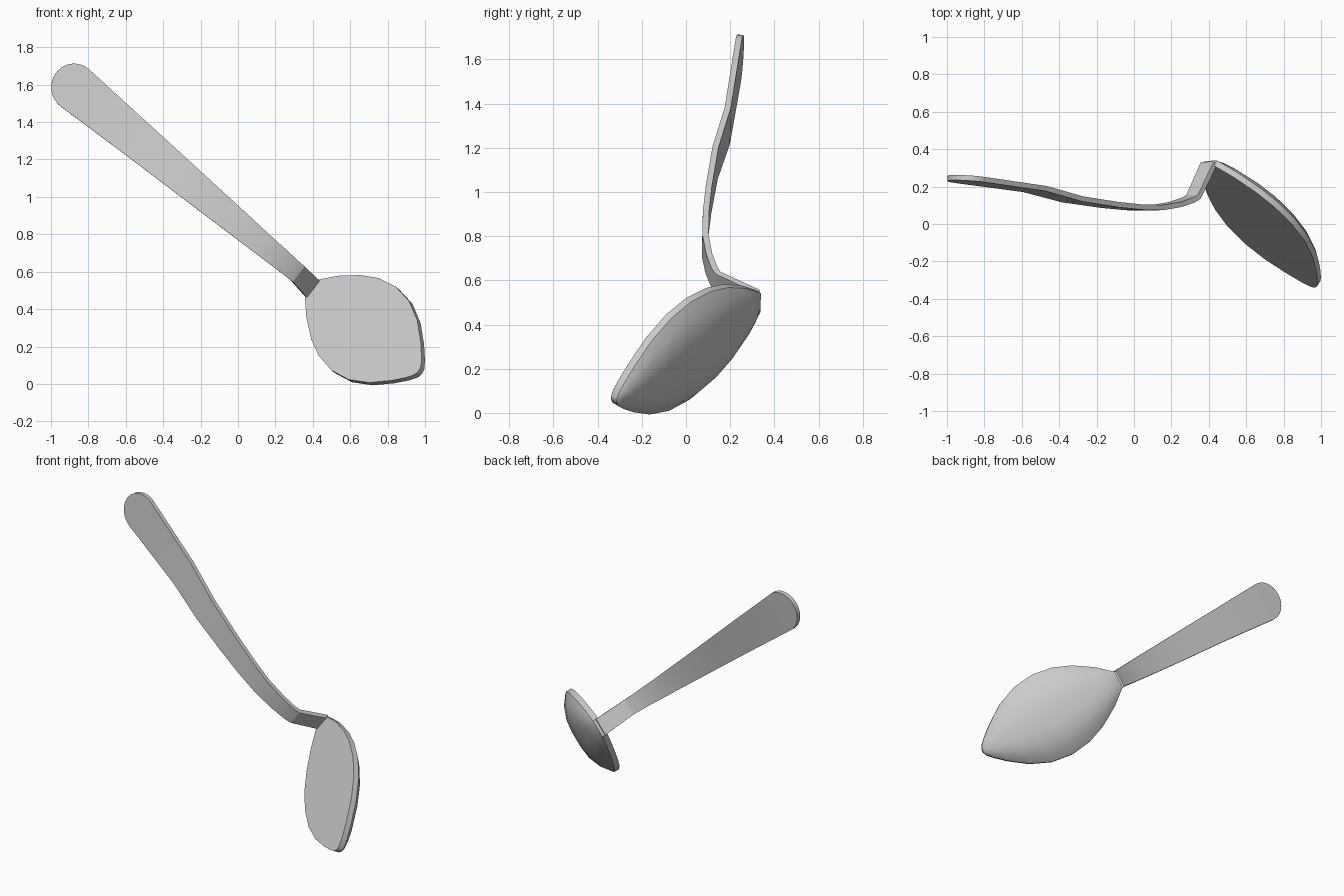
import bpy, bmesh, math
from mathutils import Vector

cube = bpy.data.objects.get("Cube")
if cube:
    bpy.data.objects.remove(cube, do_unlink=True)

metal = bpy.data.materials.new("grey_metal")
metal.use_nodes = True
grey = (0.6, 0.6, 0.6, 1)
metal.diffuse_color = grey
metal.node_tree.nodes["Principled BSDF"].inputs["Base Color"].default_value = grey


def loft(name, sections, angle):
    """Skin a list of closed cross-sections and cap both ends."""
    bm = bmesh.new()
    rings = [[bm.verts.new(p) for p in s] for s in sections]
    n = len(rings[0])
    for a, b in zip(rings, rings[1:]):
        for i in range(n):
            j = (i + 1) % n
            bm.faces.new((a[i], a[j], b[j], b[i]))
    bm.faces.new(rings[0])
    bm.faces.new(rings[-1])
    bmesh.ops.recalc_face_normals(bm, faces=bm.faces)
    mesh = bpy.data.meshes.new(name)
    bm.to_mesh(mesh)
    bm.free()
    mesh.materials.append(metal)
    obj = bpy.data.objects.new(name, mesh)
    bpy.context.collection.objects.link(obj)
    bpy.ops.object.select_all(action='DESELECT')
    obj.select_set(True)
    bpy.context.view_layer.objects.active = obj
    bpy.ops.object.shade_smooth_by_angle(angle=math.radians(angle))
    return obj


# Shared axes: across the spoon, along the bowl, and out of the bowl's back
across = Vector((0.61, 0.02, 0.79)).normalized()
along = Vector((0.588, -0.669, -0.456)).normalized()
back = across.cross(along).normalized()
neck = Vector((0.392, 0.312, 0.513))

# Bowl: flat face, thin rim band, faceted dome behind
LENGTH, RIM, DOME = 0.975, 0.035, 0.085
outline = [(0, .055), (.05, .098), (.1, .14), (.225, .217), (.34, .262),
           (.475, .282), (.613, .265), (.745, .21), (.86, .13), (.93, .07),
           (.963, .035), (LENGTH, .008)]
half = [(1, 0), (1, RIM), (.8, .5), (.5, .88), (.2, 1)]
sections = []
for a, w in outline:
    depth = DOME * math.sin(math.pi * min(1, a / LENGTH)) ** 0.6 if 0 < a < LENGTH else 0
    side = [(s * w, RIM + depth * d if i > 1 else d) for i, (s, d) in enumerate(half)]
    ring = side + [(-b, d) for b, d in reversed(side)]
    sections.append([neck + along * a + across * b + back * d for b, d in ring])
loft("bowl", sections, 20)

# Handle: flat bar along a curved centre line, rounded at the far end
centres = [(-.875, .235, 1.585, .125), (-.53, .187, 1.30, .103), (-.33, .132, 1.133, .091),
           (-.13, .102, .966, .079), (0, .089, .858, .071), (.12, .087, .757, .063),
           (.22, .104, .675, .057), (.29, .128, .615, .053), (.318, .145, .592, .052)]
path = [(Vector(c[:3]), c[3]) for c in centres]
path.append((neck + back * RIM * 0.5, .056))
end, radius = path[0]
out = (end - path[1][0]).normalized()
tip = [(end + out * radius * math.cos(t), radius * math.sin(t))
       for t in (math.pi / 2 * (k + 0.3) / 8 for k in range(8))]
path = tip + path

THICK = 0.014
sections = []
for i, (p, w) in enumerate(path):
    d_in = (p - path[max(i - 1, 0)][0]).normalized()
    d_out = (path[min(i + 1, len(path) - 1)][0] - p).normalized()
    normal = (d_in + d_out).cross(across).normalized()
    sections.append([p + across * w * s + normal * THICK * t
                     for s, t in ((-1, -1), (1, -1), (1, 1), (-1, 1))])
loft("handle", sections, 25)
